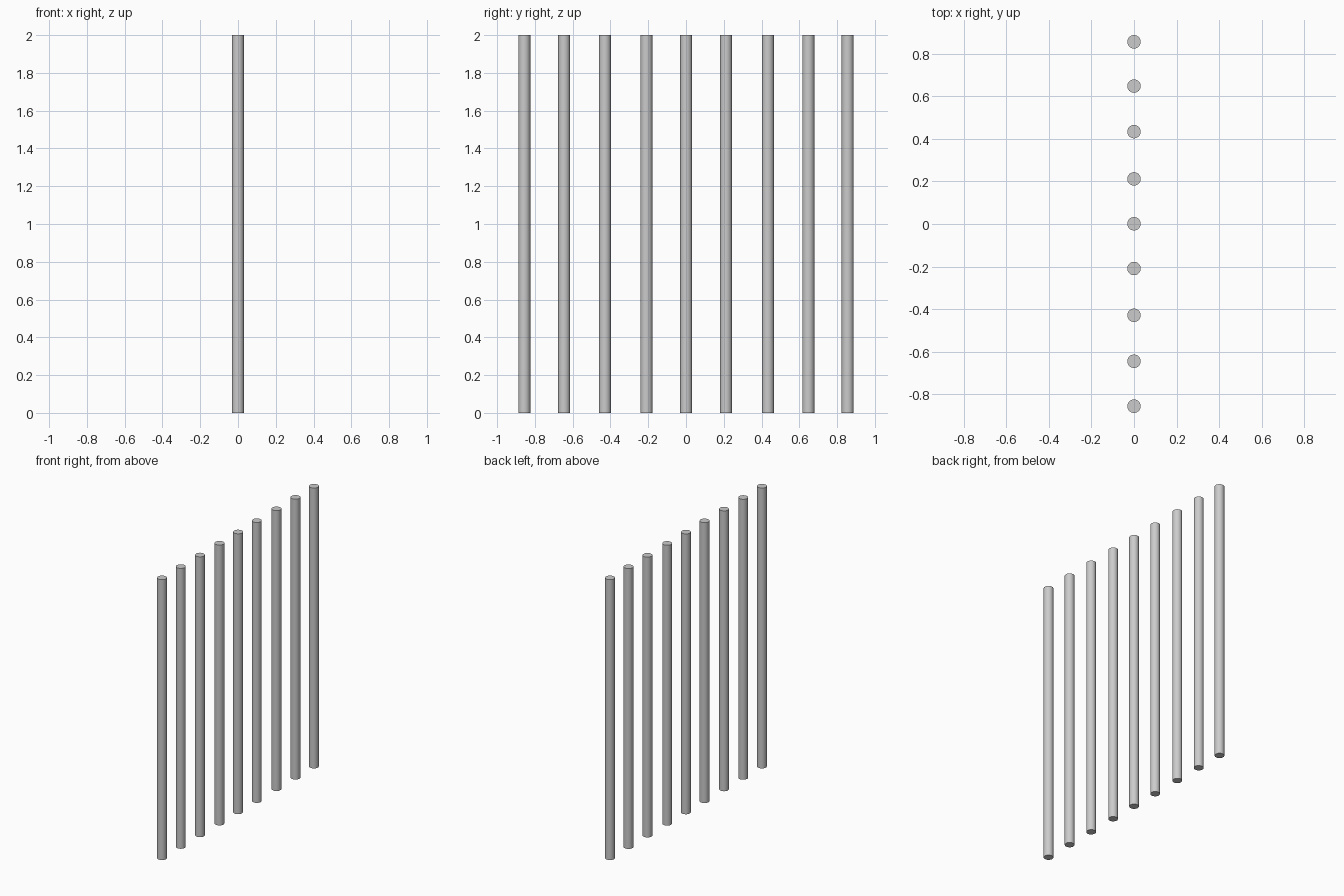
import bpy
import math

if "Cube" in bpy.data.objects:
    bpy.data.objects.remove(bpy.data.objects["Cube"])

HEIGHT = 2.0
RADIUS = 0.0315

# Slightly uneven spacing of the rods along y
ROD_Y = [-0.856, -0.645, -0.429, -0.209, 0.001, 0.212, 0.434, 0.648, 0.856]


def add_rod(index, y):
    bpy.ops.mesh.primitive_cylinder_add(
        vertices=32, radius=RADIUS, depth=HEIGHT, location=(0, y, HEIGHT / 2))
    rod = bpy.context.object
    rod.name = f"rod_{index}"
    # Round sides, crisp flat ends
    bpy.ops.object.shade_smooth_by_angle(angle=math.radians(30))


# Row of upright rods
for i, y in enumerate(ROD_Y, start=1):
    add_rod(i, y)
